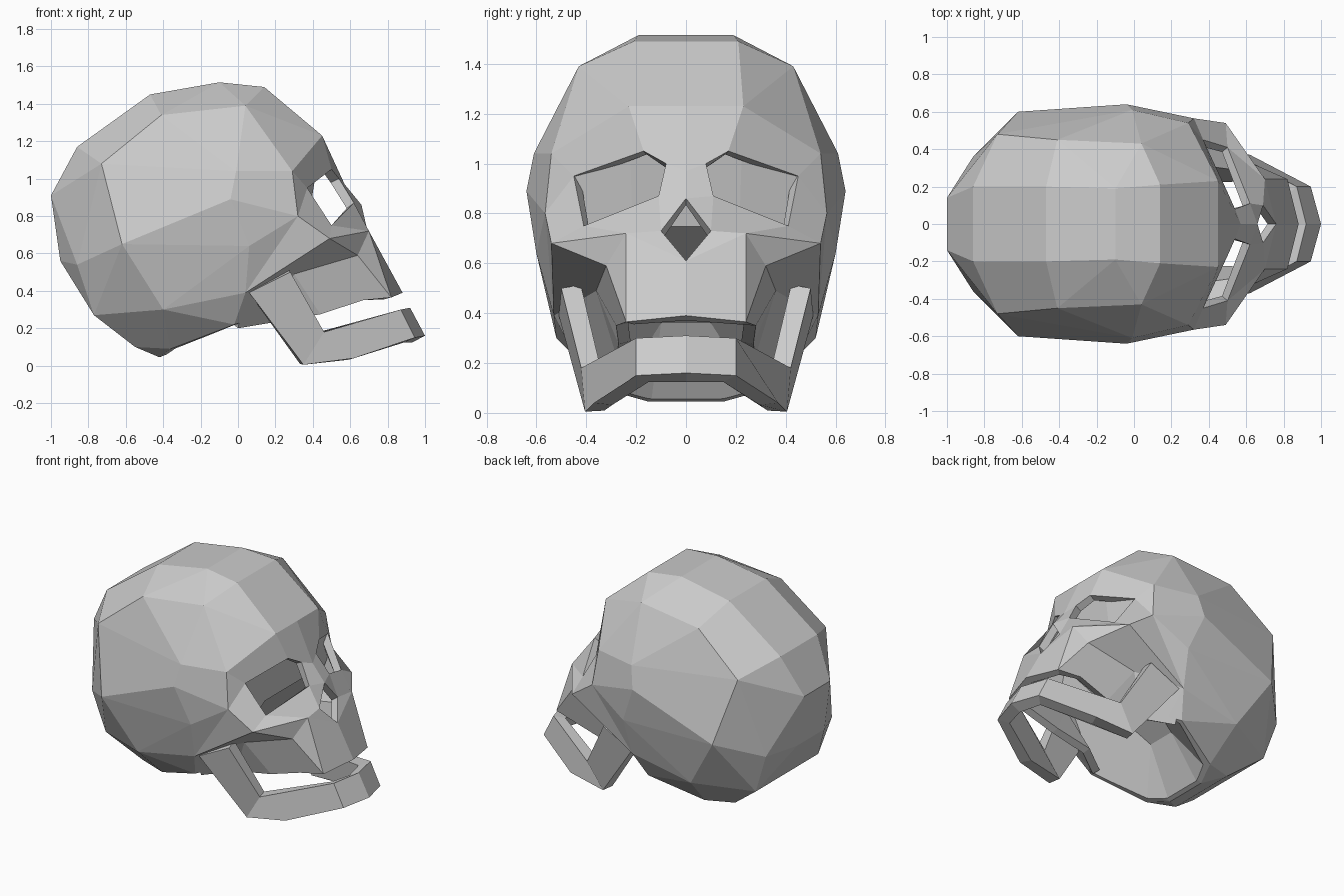
import bpy, bmesh

cube = bpy.data.objects.get("Cube")
if cube:
    bpy.data.objects.remove(cube, do_unlink=True)

bone = bpy.data.materials.new("light_grey_bone")
bone.use_nodes = True
bone.diffuse_color = (.6, .6, .6, 1)
bone.node_tree.nodes["Principled BSDF"].inputs["Base Color"].default_value = (.6, .6, .6, 1)


def finish(name, bm):
    """Turn a bmesh into a flat shaded object."""
    mesh = bpy.data.meshes.new(name)
    bm.to_mesh(mesh)
    bm.free()
    mesh.materials.append(bone)
    obj = bpy.data.objects.new(name, mesh)
    bpy.context.collection.objects.link(obj)
    return obj


def hull(name, half_points):
    """Convex faceted volume, symmetric in y."""
    bm = bmesh.new()
    for x, y, z in half_points:
        for side in (1, -1):
            bm.verts.new((x, y * side, z))
    bmesh.ops.convex_hull(bm, input=bm.verts[:])
    loose = [v for v in bm.verts if not v.link_faces]
    bmesh.ops.delete(bm, geom=loose, context="VERTS")
    bmesh.ops.dissolve_limit(bm, angle_limit=.05, verts=bm.verts[:], edges=bm.edges[:])
    return finish(name, bm)


def shell(name, points, panels, thickness):
    """Mirrored plates between named points, thickened inwards."""
    bm = bmesh.new()
    verts = {key: bm.verts.new(co) for key, co in points.items()}
    for panel in panels:
        bm.faces.new([verts[key] for key in panel.split()])
    bmesh.ops.recalc_face_normals(bm, faces=bm.faces[:])
    if sum(f.normal.x * f.calc_area() for f in bm.faces) < 0:
        bmesh.ops.reverse_faces(bm, faces=bm.faces[:])
    obj = finish(name, bm)
    mirror = obj.modifiers.new("both_sides", "MIRROR")
    mirror.use_axis = (False, True, False)
    solid = obj.modifiers.new("bone_thickness", "SOLIDIFY")
    solid.thickness = thickness
    solid.offset = -1
    return obj


# Braincase, listed as lines running from the forehead over the back to the base
crown = [(.45, .23, 1.23), (.14, .21, 1.49), (-.1, .19, 1.515), (-.47, .2, 1.45),
         (-.86, .2, 1.17), (-1, .14, .91), (-.95, .15, .56), (-.77, .15, .27),
         (-.55, .25, .1), (-.42, .15, .045)]
upper_side = [(.29, .54, 1.04), (.14, .5, 1.2), (.04, .43, 1.39), (-.41, .45, 1.34),
              (-.73, .48, 1.08), (-.86, .36, .54), (-.77, .34, .27)]
widest = [(.32, .565, .8), (-.01, .61, 1.04), (-.04, .64, .89), (.06, .6, .64), (-.62, .6, .65)]
base = [(.04, .53, .39), (-.02, .44, .22), (-.36, .31, .09), (-.4, .52, .3), (.3, .2, .32),
        (.33, .2, .8), (.38, .15, 1)]
cranium = hull("cranium", crown + upper_side + widest + base)

# Hollow under the braincase: a roof sloping down to the rear and a steep back wall
hollow = hull("base_hollow_cutter", [(.45, .25, .8), (.45, .32, .42), (-.22, .1, .36),
                                     (-.4, .14, .04), (-.03, .41, .215), (-.34, .28, .08),
                                     (.45, .4, -.1), (-.36, .2, -.1)])
hollow.hide_render = True
hollow.hide_viewport = True
cut = cranium.modifiers.new("base_hollow", "BOOLEAN")
cut.operation = "DIFFERENCE"
cut.object = hollow

# Face mask with open eye sockets and nose opening
face_points = {
    "forehead": (.45, 0, 1.23), "forehead_side": (.45, .23, 1.23),
    "temple": (.29, .54, 1.04), "temple_low": (.32, .565, .8),
    "brow_outer": (.37, .45, .95), "brow_peak": (.5, .17, 1.05),
    "brow_inner": (.54, .08, 1), "bridge": (.57, 0, .97),
    "socket_inner": (.62, .11, .87), "socket_outer": (.5, .41, .75),
    "nose_top": (.66, 0, .86), "nose_side": (.69, .1, .73), "nose_base": (.76, 0, .61),
    "cheekbone": (.49, .54, .68), "cheek_front": (.7, .24, .72), "cheek_low": (.64, .32, .59),
    "teeth_mid": (.88, 0, .39), "teeth_corner": (.82, .24, .365), "molar": (.67, .28, .35),
    "palate_back": (.44, .27, .275), "base_side": (.18, .28, .23), "base_back": (0, .4, .2),
    "arch_inner": (.3, .36, .49), "arch_end": (.04, .53, .39),
}
face_panels = [
    "forehead forehead_side brow_peak brow_inner bridge",
    "forehead_side temple brow_outer brow_peak",
    "temple temple_low brow_outer",
    "temple_low cheekbone socket_outer brow_outer",
    "bridge brow_inner socket_inner nose_top",
    "nose_top socket_inner nose_side",
    "socket_inner socket_outer cheek_front nose_side",
    "socket_outer cheekbone cheek_front",
    "nose_side cheek_front nose_base",
    "cheek_front teeth_corner teeth_mid nose_base",
    "cheek_front cheekbone cheek_low",
    "cheek_front cheek_low teeth_corner",
    "cheek_low arch_inner palate_back molar teeth_corner",
    "arch_inner base_side palate_back",
    "arch_inner arch_end base_back base_side",
    "cheekbone arch_end arch_inner cheek_low",
    "temple_low arch_end cheekbone",
]
shell("face", face_points, face_panels, .05)

# Lower jaw
jaw_points = {
    "hinge_back": (.06, .51, .39), "hinge_front": (.28, .5, .5),
    "bend": (.46, .42, .18), "corner": (.35, .405, .005), "body_low": (.62, .37, .04),
    "lip": (.87, .2, .3), "lip_mid": (.92, 0, .31),
    "chin": (.945, .2, .15), "chin_mid": (1, 0, .16),
}
jaw_panels = [
    "hinge_back hinge_front bend corner",
    "bend lip chin body_low corner",
    "lip lip_mid chin_mid chin",
]
shell("lower_jaw", jaw_points, jaw_panels, .08)
